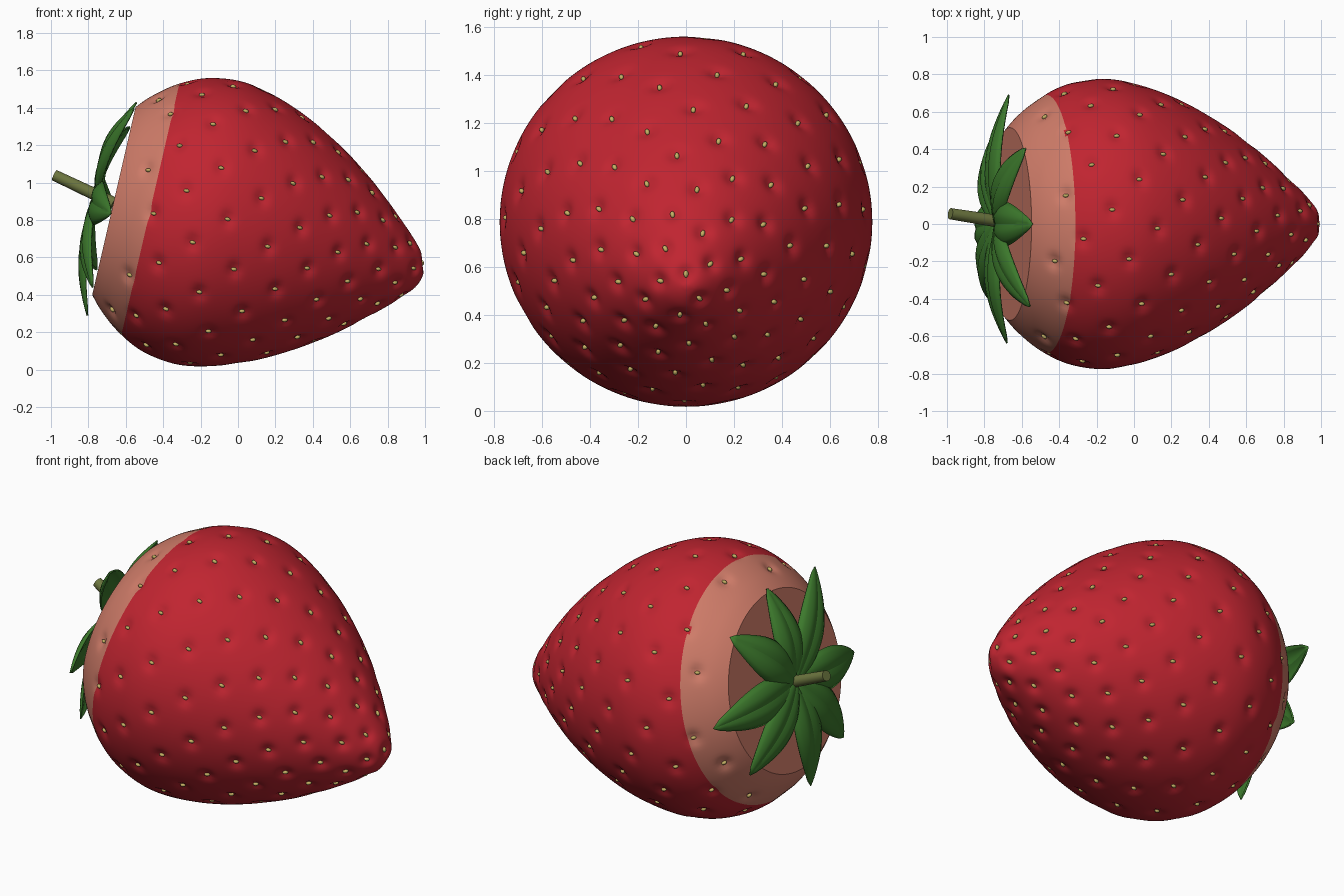
import bpy, bmesh, math
from mathutils import Vector, Matrix, kdtree

if "Cube" in bpy.data.objects:
    bpy.data.objects.remove(bpy.data.objects["Cube"])

# Fruit frame: tip of the fruit, axis running back to the stem, tilted 13 degrees
TILT = math.radians(13)
TIP = Vector((0.993, 0, 0.52))
BACK = Vector((-math.cos(TILT), 0, math.sin(TILT)))
UP = Vector((math.sin(TILT), 0, math.cos(TILT)))
SIDE = Vector((0, 1, 0))


def place(s, r, a):
    return TIP + BACK * s + (UP * math.cos(a) + SIDE * math.sin(a)) * r


def material(name, rgb):
    m = bpy.data.materials.new(name)
    m.diffuse_color = (*rgb, 1)
    m.use_nodes = True
    m.node_tree.nodes["Principled BSDF"].inputs["Base Color"].default_value = m.diffuse_color
    return m


RED = material("ripe_red", (0.53, 0.018, 0.03))
PINK = material("pale_pink", (0.62, 0.2, 0.14))
GREEN = material("leaf_green", (0.045, 0.19, 0.025))
STEM = material("stem_olive", (0.15, 0.18, 0.05))
SEED = material("seed_yellow", (0.55, 0.44, 0.13))


def finish(bm, name, mats, angle=40):
    bmesh.ops.recalc_face_normals(bm, faces=bm.faces)
    me = bpy.data.meshes.new(name)
    bm.to_mesh(me)
    bm.free()
    for m in mats:
        me.materials.append(m)
    ob = bpy.data.objects.new(name, me)
    bpy.context.collection.objects.link(ob)
    bpy.ops.object.select_all(action='DESELECT')
    ob.select_set(True)
    bpy.context.view_layer.objects.active = ob
    bpy.ops.object.shade_smooth_by_angle(angle=math.radians(angle))
    return ob


# Fruit profile (distance from tip, radius), smoothed with a Catmull-Rom curve
KEYS = [(0, 0), (0.014, 0.065), (0.055, 0.125), (0.15, 0.22), (0.32, 0.37), (0.5, 0.505),
        (0.73, 0.64), (0.95, 0.73), (1.16, 0.775), (1.35, 0.755), (1.5, 0.69),
        (1.62, 0.6), (1.7, 0.515)]
pts = [Vector((0.014, -0.065))] + [Vector(k) for k in KEYS] + [Vector((1.76, 0.43))]
profile = []
for i in range(1, len(pts) - 2):
    p0, p1, p2, p3 = pts[i - 1:i + 3]
    n = max(3, round((p2 - p1).length / 0.015))
    for k in range(n):
        t = k / n
        profile.append(0.5 * (2 * p1 + (p2 - p0) * t + (2 * p0 - 5 * p1 + 4 * p2 - p3) * t * t
                              + (3 * p1 - p0 - 3 * p2 + p3) * t ** 3))
profile.append(Vector(KEYS[-1]))

# Seed positions: golden-angle spiral, denser toward the tip
COUNT = 138
cum, total = [0], 0
for a, b in zip(profile, profile[1:]):
    r = (a.y + b.y) / 2
    if b.x < 1.62:
        total += r * (b - a).length / (0.12 + 0.14 * r) ** 2
    cum.append(total)
seeds = []
for i in range(COUNT):
    goal = (i + 0.5) / COUNT * total
    j = next(k for k in range(1, len(cum)) if cum[k] >= goal)
    a, b = profile[j - 1], profile[j]
    p = a.lerp(b, (goal - cum[j - 1]) / (cum[j] - cum[j - 1]))
    tang = (b - a).normalized()
    ang = i * math.pi * (3 - math.sqrt(5))
    radial = UP * math.cos(ang) + SIDE * math.sin(ang)
    along = BACK * tang.x + radial * tang.y
    normal = radial * tang.x - BACK * tang.y
    seeds.append((place(p.x, p.y, ang), normal, along))
tree = kdtree.KDTree(COUNT)
for i, sd in enumerate(seeds):
    tree.insert(sd[0], i)
tree.balance()

# Fruit body with a dimple at each seed
SEG = 180
bm = bmesh.new()
rings = []
for p in profile[1:] + [Vector((1.7, 0.25))]:
    ring = []
    for k in range(SEG):
        co = place(p.x, p.y, 2 * math.pi * k / SEG)
        _, idx, d = tree.find(co)
        if d < 0.12:
            co -= seeds[idx][1] * 0.02 * math.exp(-(d / 0.036) ** 2)
        ring.append(bm.verts.new(co))
    rings.append(ring)
for end, ring in ((place(0, 0, 0), rings[0]), (place(1.7, 0, 0), rings[-1])):
    v = bm.verts.new(end)
    for k in range(SEG):
        bm.faces.new((v, ring[k], ring[(k + 1) % SEG]))
for A, B in zip(rings, rings[1:]):
    for k in range(SEG):
        bm.faces.new((A[k], A[(k + 1) % SEG], B[(k + 1) % SEG], B[k]))
# Unripe shoulder is pale
for f in bm.faces:
    f.material_index = int((f.calc_center_median() - TIP).dot(BACK) > 1.5)
finish(bm, "fruit", [RED, PINK], 35)

# Seeds
bm = bmesh.new()
for co, n, t in seeds:
    b = n.cross(t)
    m = Matrix((b, t, n)).transposed().to_4x4()
    m.translation = co - n * 0.013
    bmesh.ops.create_icosphere(bm, subdivisions=2, radius=1,
                               matrix=m @ Matrix.Diagonal((0.010, 0.016, 0.011, 1)))
finish(bm, "seeds", [SEED], 60)

# Leafy cap: eight arched pointed leaves with a creased midrib (angle from up, length)
LEAVES = [(0, 0.54), (45, 0.57), (92, 0.69), (129, 0.6), (184, 0.63), (220, 0.62),
          (264, 0.64), (319, 0.67)]
bm = bmesh.new()
NT, NW = 16, 4
for i, (deg, length) in enumerate(LEAVES):
    a = math.radians(deg)
    across = SIDE * math.cos(a) - UP * math.sin(a)
    rows = []
    for k in range(NT + 1):
        t = k / NT
        half = 0.008 + 0.108 * math.sin(math.pi * t ** 0.85) ** 0.9 if 0 < t < 1 else 0.008
        if k == NT:
            half = 0.002
        rise = 0.075 + 0.05 * math.sin(math.pi * t) - 0.075 * t ** 2 + 0.006 * (i % 2)
        row = []
        for j in range(-NW, NW + 1):
            v = abs(j) / NW
            lobe = (0.022 * math.sin(math.pi * v) - 0.03 * v) * half / 0.11
            row.append(bm.verts.new(place(1.7 + rise + lobe, length * t, a)
                                    + across * half * j / NW))
        rows.append(row)
    for A, B in zip(rows, rows[1:]):
        for j in range(2 * NW):
            bm.faces.new((A[j], A[j + 1], B[j + 1], B[j]))
cap = finish(bm, "leaf_cap", [GREEN], 30)
sol = cap.modifiers.new("thickness", 'SOLIDIFY')
sol.thickness = 0.01
sol.offset = 0

# Stem
start, end = Vector((-0.665, 0.005, 0.89)), Vector((-0.982, 0.055, 1.04))
axis = end - start
m = axis.to_track_quat('Z', 'Y').to_matrix().to_4x4()
m.translation = (start + end) / 2
bm = bmesh.new()
bmesh.ops.create_cone(bm, cap_ends=True, segments=24, radius1=0.034, radius2=0.03,
                      depth=axis.length, matrix=m)
finish(bm, "stem", [STEM], 40)
